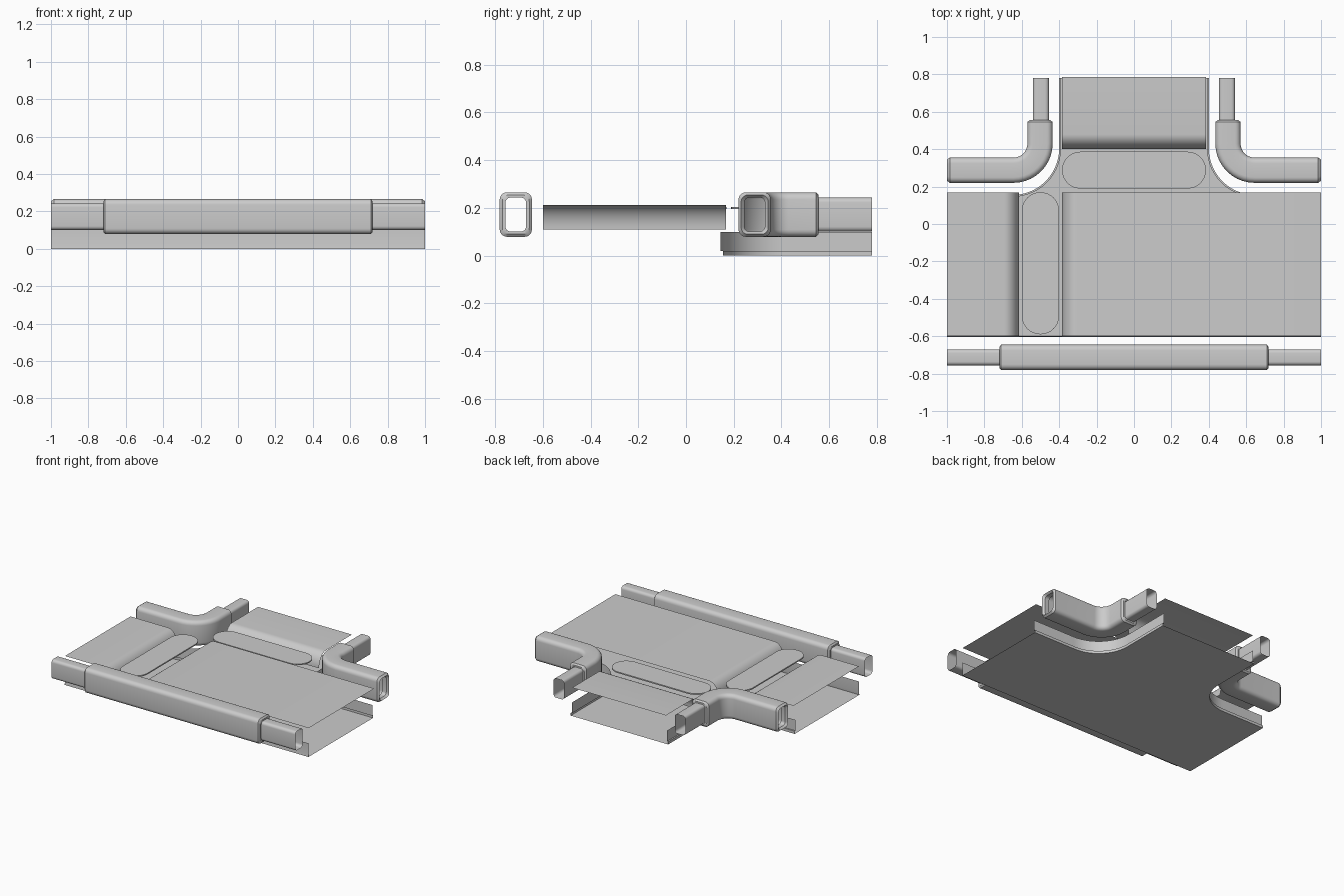
import bpy, bmesh, math
from mathutils import Vector

if "Cube" in bpy.data.objects:
    bpy.data.objects.remove(bpy.data.objects["Cube"], do_unlink=True)

grey = bpy.data.materials.new("light grey")
grey.use_nodes = True
tone = (0.6, 0.6, 0.6, 1)
grey.diffuse_color = tone
grey.node_tree.nodes["Principled BSDF"].inputs["Base Color"].default_value = tone


def finish(name, bm, recalc=True):
    if recalc:
        bmesh.ops.recalc_face_normals(bm, faces=bm.faces)
    mesh = bpy.data.meshes.new(name)
    bm.to_mesh(mesh)
    bm.free()
    mesh.materials.append(grey)
    ob = bpy.data.objects.new(name, mesh)
    bpy.context.collection.objects.link(ob)
    bpy.ops.object.select_all(action="DESELECT")
    bpy.context.view_layer.objects.active = ob
    ob.select_set(True)
    bpy.ops.object.shade_smooth_by_angle(angle=math.radians(35))
    return ob


def skin(name, rows, closed=False, recalc=False):
    """Join rows of points with quads."""
    bm = bmesh.new()
    vs = [[bm.verts.new(p) for p in row] for row in rows]
    n = len(rows[0])
    for a, b in zip(vs, vs[1:]):
        for i in range(n if closed else n - 1):
            j = (i + 1) % n
            bm.faces.new((a[i], a[j], b[j], b[i]))
    return finish(name, bm, recalc)


def arc(cx, cy, r, start, end, steps=10):
    angles = [math.radians(start + (end - start) * i / steps) for i in range(steps + 1)]
    return [(cx + r * math.cos(a), cy + r * math.sin(a)) for a in angles]


def section(w, h, r):
    """Rounded rectangle in local across / up coordinates."""
    pts = []
    for k, (sx, sz) in enumerate(((1, 1), (-1, 1), (-1, -1), (1, -1))):
        pts += arc(sx * (w / 2 - r), sz * (h / 2 - r), r, 90 * k, 90 * k + 90, 5)
    return pts


def sweep(name, stations, z, sx=1):
    """Stations: x, y, heading in degrees, width, height."""
    rows = []
    for x, y, head, w, h in stations:
        a = math.radians(head)
        across = Vector((-math.sin(a), math.cos(a)))
        rows.append([(sx * (x + across.x * u), y + across.y * u, z + v)
                     for u, v in section(w, h, min(0.03, w * 0.24))])
    return skin(name, rows, closed=True, recalc=True)


SLEEVE, RIM, TUBE = (0.135, 0.186), (0.113, 0.164), (0.086, 0.142)
Z = 0.172

# straight front barrier: sleeve with chamfered ends over a hollow tube
front = [(-0.72, *TUBE), (-0.72, *RIM), (-0.71, *SLEEVE),
         (0.71, *SLEEVE), (0.72, *RIM), (0.72, *TUBE)]
sweep("front_sleeve", [(x, -0.713, 0, w, h) for x, w, h in front], Z)
sweep("front_tube", [(x, -0.713, 0, *TUBE) for x in (-1, 1)], Z)

# curved corner barriers, one on each side
for side, sx in (("left", 1), ("right", -1)):
    bend = [(x, y, 180 - 90 * i / 10, *SLEEVE)
            for i, (x, y) in enumerate(arc(0.645, 0.43, 0.1425, 270, 180))]
    path = [(0.95, 0.2875, 180, *TUBE), (0.985, 0.2875, 180, *TUBE),
            (1.0, 0.2875, 180, *RIM), (0.985, 0.2875, 180, *SLEEVE)]
    path += bend
    path += [(0.5025, 0.545, 90, *SLEEVE), (0.5025, 0.555, 90, *RIM),
             (0.5025, 0.555, 90, *TUBE)]
    sweep(side + "_corner_sleeve", path, Z, sx)
    sweep(side + "_corner_tube",
          [(0.4975, y, 90, *TUBE) for y in (0.5, 0.78)], Z, sx)


# T-shaped floor pan with filleted inner corners
def pan_edge(off):
    """Back edge of the pan, from the left end round to the arm's end."""
    return ([(1, 0.145 + off)] + arc(0.65, 0.405, 0.26 - off, 270, 180, 14)
            + [(0.39 + off, 0.78)])


lip, wall = pan_edge(0.01), pan_edge(0)
bm = bmesh.new()
outline = [(1, -0.603)] + lip + [(-x, y) for x, y in reversed(lip)] + [(-1, -0.603)]
face = bm.faces.new([bm.verts.new((x, y, 0)) for x, y in outline])
bmesh.ops.triangulate(bm, faces=[face])
for f in bm.faces:
    if f.normal.z > 0:
        f.normal_flip()
finish("floor_pan", bm, recalc=False)

for side, sx in (("left", 1), ("right", -1)):
    rows = [[(sx * x, y, z) for x, y in pts]
            for pts, z in ((lip, 0), (lip, 0.02), (wall, 0.02), (wall, 0.1))]
    skin(side + "_pan_wall", rows[::sx])
skin("front_pan_wall", [[(-1, y, z), (1, y, z)]
                        for y, z in ((-0.603, 0), (-0.6, 0.02), (-0.6, 0.1))])

# deck sheets: flat, with one edge rolled down
TOP, ROLL, LOW = 0.213, 0.08, 0.11


def roll(edge, far):
    """Profile running from the far end to the rolled-down edge."""
    s = 1 if edge > far else -1
    curve = arc(0, 0, 1, 90, 0, 10)
    return [(far, TOP)] + [(edge - s * ROLL * (1 - c), LOW + (TOP - LOW) * d)
                           for c, d in curve]


for name, edge, far in (("right_deck", -0.615, -1), ("main_deck", -0.385, 1)):
    rows = [[(x, -0.6, z), (x, 0.168, z)] for x, z in roll(edge, far)]
    skin(name, rows if far > 0 else rows[::-1])
rows = [[(-0.385, y, z), (0.385, y, z)] for y, z in roll(0.4, 0.785)]
skin("back_deck", rows[::-1])


# long rounded plates set in the gaps between the decks
def plate(name, cx, cy, length, width, along_y):
    r, half = width / 2, (length - width) / 2
    pts = arc(half, 0, r, -90, 90, 16) + arc(-half, 0, r, 90, 270, 16)
    bm = bmesh.new()
    verts = [bm.verts.new((cx - v, cy + u, 0.195) if along_y else (cx + u, cy + v, 0.195))
             for u, v in pts]
    face = bm.faces.new(verts)
    up = bmesh.ops.extrude_face_region(bm, geom=[face])["geom"]
    bmesh.ops.translate(bm, vec=(0, 0, 0.009),
                        verts=[g for g in up if isinstance(g, bmesh.types.BMVert)])
    finish(name, bm)


plate("right_gap_plate", -0.5, -0.21, 0.76, 0.2, True)
plate("back_gap_plate", 0, 0.288, 0.77, 0.197, False)
